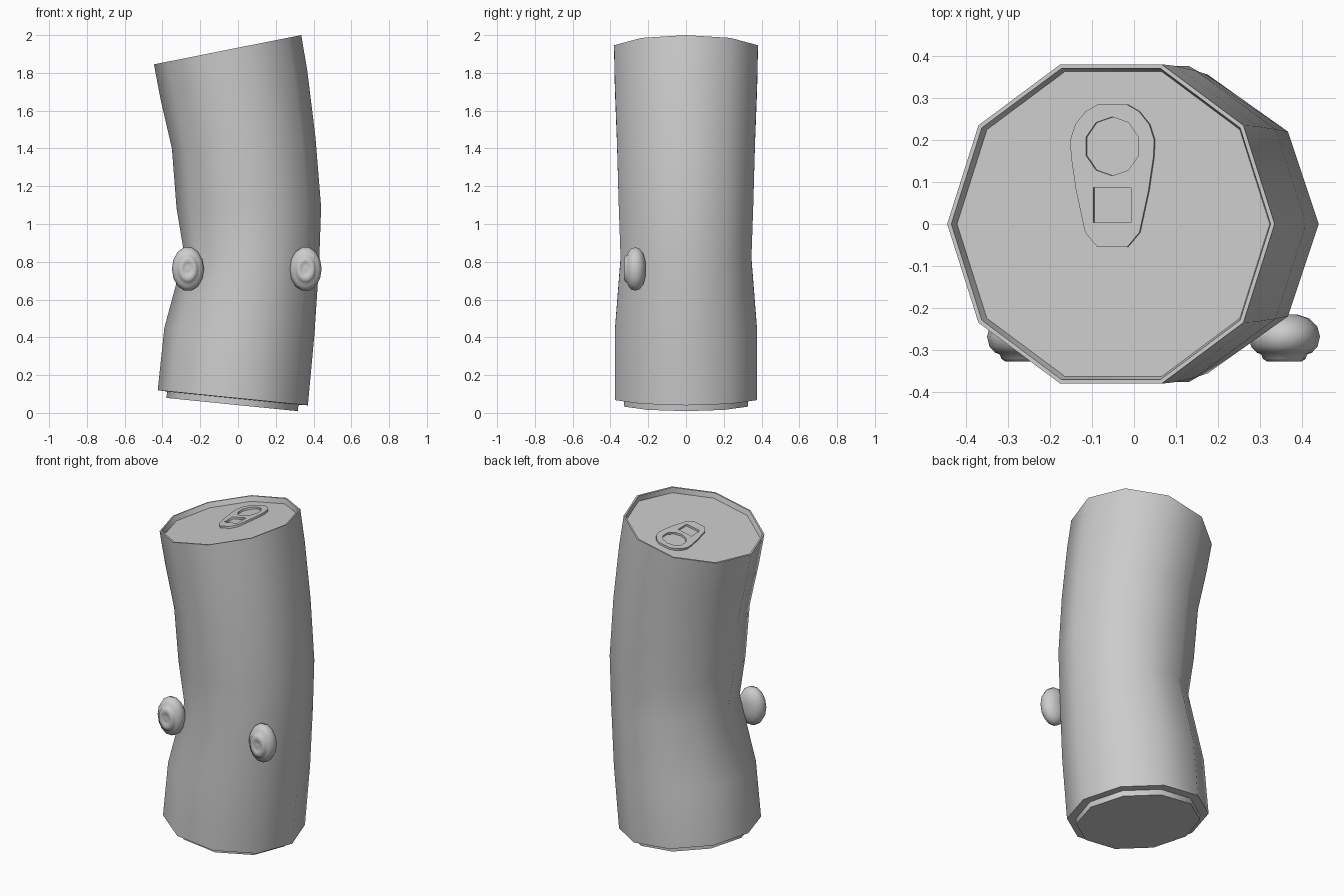
import bpy, bmesh, math
from mathutils import Vector

if "Cube" in bpy.data.objects:
    bpy.data.objects.remove(bpy.data.objects["Cube"])

SIDES = 10


def finish(bm, name, angle):
    bmesh.ops.recalc_face_normals(bm, faces=bm.faces)
    mesh = bpy.data.meshes.new(name)
    bm.to_mesh(mesh)
    bm.free()
    ob = bpy.data.objects.new(name, mesh)
    bpy.context.collection.objects.link(ob)
    bpy.ops.object.select_all(action='DESELECT')
    ob.select_set(True)
    bpy.context.view_layer.objects.active = ob
    bpy.ops.object.shade_smooth_by_angle(angle=math.radians(angle))
    return ob


def loft(bm, rings):
    # bridge successive rings and cap both ends
    loops = [[bm.verts.new(p) for p in r] for r in rings]
    for a, b in zip(loops, loops[1:]):
        n = len(a)
        for i in range(n):
            j = (i + 1) % n
            bm.faces.new((a[i], a[j], b[j], b[i]))
    bm.faces.new(loops[0][::-1])
    bm.faces.new(loops[-1])


def tilted_ring(left, right, ry, inset=0.0, shift=0.0):
    # ten-sided ring spanning two (x, z) points, optionally inset and moved along its normal
    l, r = Vector((left[0], 0, left[1])), Vector((right[0], 0, right[1]))
    u = (r - l).normalized()
    n = Vector((-u.z, 0, u.x))
    c = (l + r) / 2 + n * shift
    ru = (r - l).length / 2 - inset
    ry -= inset
    return [c + u * ru * math.cos(t) + Vector((0, ry * math.sin(t), 0))
            for t in (2 * math.pi * i / SIDES for i in range(SIDES))]


# bent can: left point, right point, depth radius
stations = [
    ((-0.425, 0.12), (0.37, 0.04), 0.396),
    ((-0.39, 0.45), (0.405, 0.42), 0.396),
    ((-0.285, 0.84), (0.43, 0.80), 0.364),
    ((-0.325, 1.08), (0.44, 1.09), 0.374),
    ((-0.35, 1.40), (0.41, 1.46), 0.384),
    ((-0.41, 1.66), (0.367, 1.81), 0.396),
    ((-0.445, 1.845), (0.335, 2.0), 0.40),
]
bottom, top = stations[0], stations[-1]
rings = [tilted_ring(*bottom, inset=0.05, shift=-0.036),
         tilted_ring(*bottom, inset=0.05, shift=-0.002)]
rings += [tilted_ring(*s) for s in stations]
rings += [tilted_ring(*top, inset=0.01),
          tilted_ring(*top, inset=0.018, shift=-0.03)]
bm = bmesh.new()
loft(bm, rings)
finish(bm, "can_body", 50)

# pull tab: outline with a round and a square hole
half = [(0.035, 0.285), (0.065, 0.268), (0.09, 0.237), (0.102, 0.20),
        (0.1, 0.16), (0.088, 0.08), (0.066, -0.02), (0.036, -0.055)]
outline = half + [(-x, y) for x, y in reversed(half)]
hole = [(0.067 * math.cos(2 * math.pi * i / 10 + math.pi / 10),
         0.185 + 0.07 * math.sin(2 * math.pi * i / 10 + math.pi / 10)) for i in range(10)]
square = [(-0.046, 0.003), (0.046, 0.003), (0.046, 0.087), (-0.046, 0.087)]
curve = bpy.data.curves.new("pull_tab", 'CURVE')
curve.dimensions = '2D'
curve.fill_mode = 'BOTH'
curve.extrude = 0.006
for pts in (outline, hole, square):
    sp = curve.splines.new('POLY')
    sp.points.add(len(pts) - 1)
    for p, (x, y) in zip(sp.points, pts):
        p.co = (x, y, 0, 1)
    sp.use_cyclic_u = True
tab = bpy.data.objects.new("pull_tab", curve)
bpy.context.collection.objects.link(tab)
tilt = math.atan2(0.155, 0.78)
tab.rotation_euler = (0, -tilt, 0)
tab.location = Vector((-0.055, 0, 1.9225)) + Vector((-math.sin(tilt), 0, math.cos(tilt))) * -0.022
bpy.ops.object.select_all(action='DESELECT')
tab.select_set(True)
bpy.context.view_layer.objects.active = tab
bpy.ops.object.convert(target='MESH')

# eyes: flattened oval with a stepped pupil on the front
profile = [(0.35, -0.215), (0.7, -0.225), (0.93, -0.245), (1.0, -0.268),
           (0.93, -0.292), (0.78, -0.306), (0.64, -0.311), (0.6, -0.321),
           (0.48, -0.328), (0.32, -0.328), (0.26, -0.323), (0.1, -0.326)]
for name, cx in (("left_eye", -0.265), ("right_eye", 0.358)):
    bm = bmesh.new()
    loft(bm, [[(cx + 0.085 * r * math.cos(t), y, 0.762 + 0.118 * r * math.sin(t))
               for t in (2 * math.pi * i / 14 for i in range(14))] for r, y in profile])
    finish(bm, name, 80)
